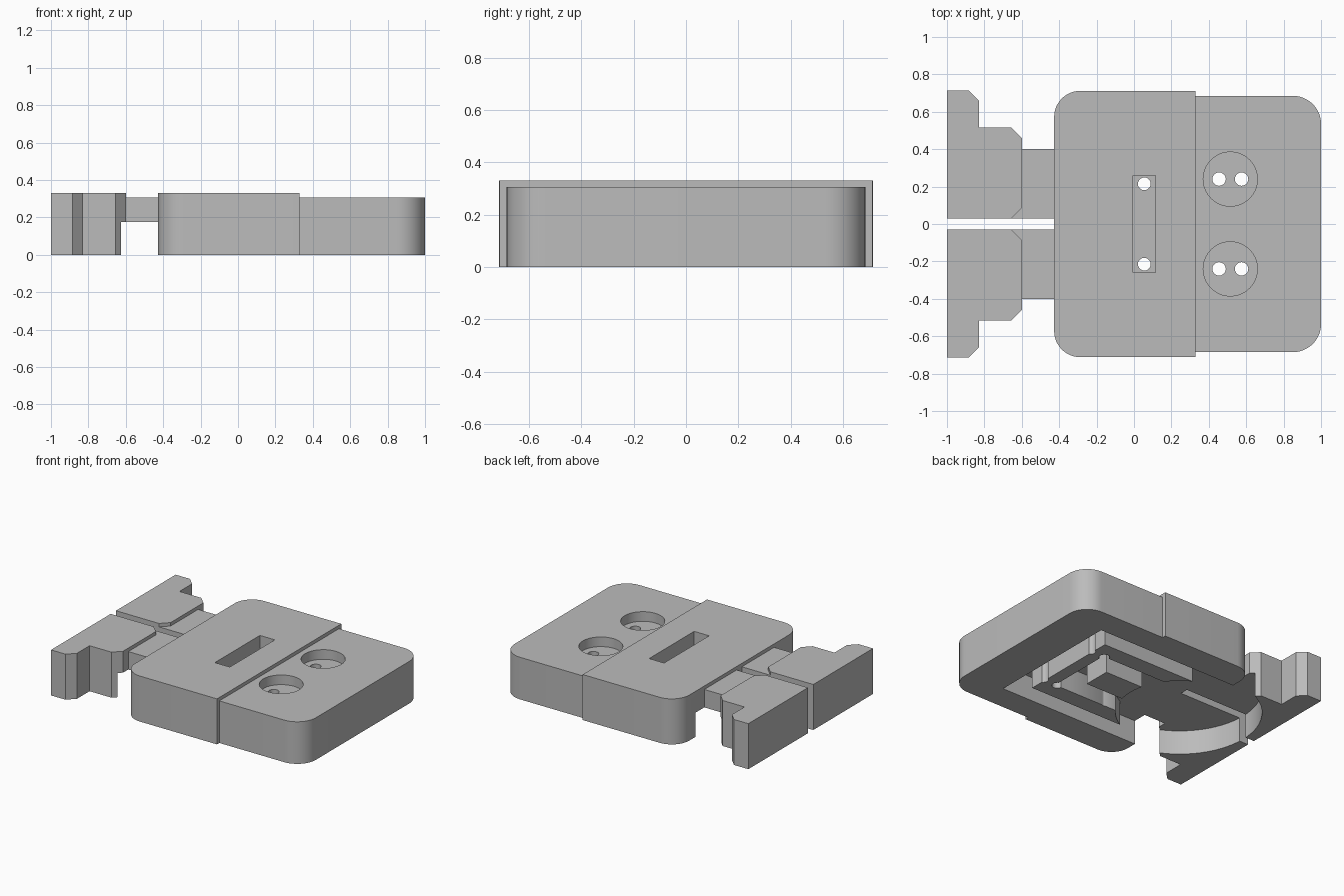
import bpy, bmesh
from math import sin, cos, pi, radians

cube = bpy.data.objects.get("Cube")
if cube:
    bpy.data.objects.remove(cube, do_unlink=True)

grey = bpy.data.materials.new("mid_grey")
grey.use_nodes = True
COLOUR = (0.5, 0.5, 0.5, 1)
grey.diffuse_color = COLOUR
grey.node_tree.nodes["Principled BSDF"].inputs["Base Color"].default_value = COLOUR


def prism(name, points, z0, z1):
    """Extrude a flat outline from z0 to z1."""
    bm = bmesh.new()
    face = bm.faces.new([bm.verts.new((x, y, z0)) for x, y in points])
    top = bmesh.ops.extrude_face_region(bm, geom=[face])["geom"]
    for v in top:
        if isinstance(v, bmesh.types.BMVert):
            v.co.z = z1
    bmesh.ops.recalc_face_normals(bm, faces=bm.faces)
    mesh = bpy.data.meshes.new(name)
    bm.to_mesh(mesh)
    bm.free()
    mesh.materials.append(grey)
    obj = bpy.data.objects.new(name, mesh)
    bpy.context.collection.objects.link(obj)
    return obj


def arc(cx, cy, r, a0, a1, n):
    return [(cx + r * cos(radians(a0 + (a1 - a0) * i / n)),
             cy + r * sin(radians(a0 + (a1 - a0) * i / n))) for i in range(n + 1)]


def disc(cx, cy, r, z0, z1, n=32):
    return prism("cutter", arc(cx, cy, r, 0, 360, n)[:-1], z0, z1)


def rect(x0, x1, y0, y1):
    return [(x0, y0), (x1, y0), (x1, y1), (x0, y1)]


def u_track(x0, x_in, x_out, y_in, y_out):
    """U-shaped groove outline, open towards -x."""
    half = [(x0, y_in), (x_in, y_in), (x_in, -y_in), (x0, -y_in)]
    return half + [(x0, -y_out), (x_out, -y_out), (x_out, y_out), (x0, y_out)]


def select(obj):
    bpy.ops.object.select_all(action="DESELECT")
    obj.select_set(True)
    bpy.context.view_layer.objects.active = obj


def cut(obj, cutters):
    for c in cutters:
        c.hide_render = True
        select(obj)
        mod = obj.modifiers.new("cut", "BOOLEAN")
        mod.operation, mod.solver, mod.object = "DIFFERENCE", "EXACT", c
        bpy.ops.object.modifier_apply(modifier=mod.name)
        bpy.data.objects.remove(c, do_unlink=True)


def finish(obj):
    select(obj)
    bpy.ops.object.shade_smooth_by_angle(angle=radians(30))


SPLIT, CEIL, LOW, HIGH = 0.33, 0.175, 0.305, 0.33


def tracks():
    """Grooves on the underside, shared by both plates."""
    return [prism("cutter", u_track(-0.6, 0.56, 0.7, 0.37, 0.5), -0.1, CEIL),
            prism("cutter", u_track(-0.3, 0.32, 0.47, 0.1, 0.245), -0.1, CEIL)]


# Raised plate, rounded towards -x
r = 0.14
raised_plate = prism("raised_plate", [(SPLIT, -0.712), (SPLIT, 0.712)]
                     + arc(-0.427 + r, 0.712 - r, r, 90, 180, 12)
                     + arc(-0.427 + r, -0.712 + r, r, 180, 270, 12), 0, HIGH)
screws = [disc(0.055, s * 0.215, 0.034, -0.1, 0.5, 20) for s in (1, -1)]
slot = prism("cutter", rect(-0.005, 0.115, -0.258, 0.258), 0.23, 0.5)
cut(raised_plate, tracks() + [disc(-0.39, 0, 0.42, -0.1, CEIL, 64), slot] + screws)

# Lower plate, rounded towards +x, with two counterbored sockets
r = 0.15
lower_plate = prism("lower_plate", arc(1 - r, -0.685 + r, r, -90, 0, 12)
                    + arc(1 - r, 0.685 - r, r, 0, 90, 12)
                    + [(SPLIT, 0.685), (SPLIT, -0.685)], 0, LOW)
sockets = []
for s in (1, -1):
    sockets.append(disc(0.515, s * 0.24, 0.145, 0.235, 0.5, 40))
    sockets += [disc(x, s * 0.24, 0.036, -0.1, 0.5, 20) for x in (0.455, 0.575)]
cut(lower_plate, tracks() + sockets)

# Pair of end clips with their connecting tongues
clip_outline = [(-1, 0.03), (-0.655, 0.03), (-0.6, 0.085), (-0.6, 0.46),
                (-0.655, 0.515), (-0.83, 0.515), (-0.83, 0.66),
                (-0.885, 0.714), (-1, 0.714)]
for side, s in (("left", 1), ("right", -1)):
    clip = prism(side + "_clip", [(x, s * y) for x, y in clip_outline], 0, HIGH)
    cut(clip, [disc(-0.39, 0, 0.54, -0.1, CEIL, 72)])
    tongue = prism(side + "_tongue", rect(-0.7, -0.42, s * 0.03, s * 0.4), CEIL, LOW)
    finish(clip)
    finish(tongue)

finish(raised_plate)
finish(lower_plate)
